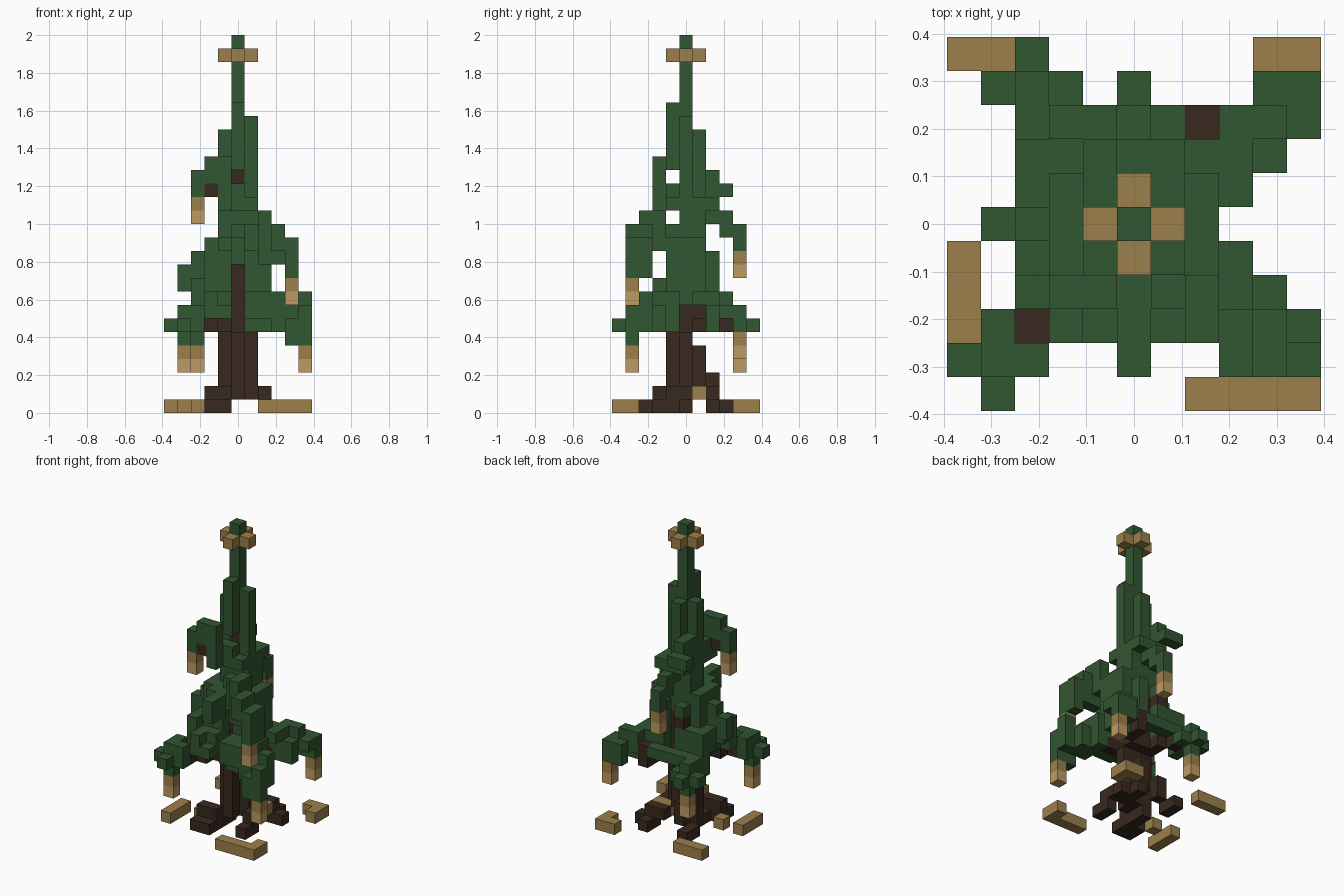
import bpy
import bmesh
from mathutils import Vector

default = bpy.data.objects.get("Cube")
if default:
    bpy.data.objects.remove(default, do_unlink=True)

UNIT = 2 / 28


def make_material(name, colour):
    mat = bpy.data.materials.new(name)
    mat.use_nodes = True
    mat.diffuse_color = (*colour, 1)
    mat.node_tree.nodes["Principled BSDF"].inputs["Base Color"].default_value = (*colour, 1)
    return mat


green = make_material("needle green", (0.031, 0.093, 0.031))
brown = make_material("bark brown", (0.04, 0.022, 0.014))
tan = make_material("dark tan", (0.335, 0.215, 0.07))
pale = make_material("light tan", (0.52, 0.33, 0.12))

# Every block is stored by grid cell, so parts never overlap
cells = {}


def box(part, mat, xs, ys, zs):
    """Fill a range of cells; each range is one number or a (first, last) pair."""
    spans = [(s, s) if isinstance(s, int) else s for s in (xs, ys, zs)]
    rx, ry, rz = [range(a, b + 1) for a, b in spans]
    for x in rx:
        for y in ry:
            for z in rz:
                cells.setdefault((x, y, z), (part, mat))


def leaf(xs, ys, zs):
    box("needles", green, xs, ys, zs)


def log(xs, ys, zs):
    box("branch_logs", brown, xs, ys, zs)


def cross(x, y, z):
    leaf((x - 1, x + 1), y, z)
    leaf(x, (y - 1, y + 1), z)


def lantern(x, y, z):
    box("lanterns", pale, x, y, z)
    box("lanterns", tan, x, y, z + 1)


# Trunk
box("trunk", brown, 0, 0, (1, 12))
box("trunk", brown, 0, 0, 17)
box("trunk", brown, -1, 0, (1, 7))
box("trunk", brown, 1, 0, (1, 5))
box("trunk", brown, 0, -1, (1, 5))
box("trunk", brown, 0, 1, (2, 4))
box("trunk", brown, 0, 1, (6, 10))

# Roots
box("roots", brown, (-2, -1), -2, (0, 1))
box("roots", brown, (-2, -1), -3, 0)
box("roots", brown, -1, (-1, 0), 0)
box("roots", brown, -2, (2, 3), 0)
box("roots", brown, -1, 2, (1, 2))
box("roots", brown, 2, (-2, -1), 0)
box("roots", brown, 2, (-1, 0), 1)
box("roots", brown, (2, 3), 2, 0)
box("roots", brown, 2, 3, 0)
box("roots", brown, (1, 2), 2, 1)

# Blocks scattered on the ground
box("ground_blocks", tan, (2, 5), -5, 0)
box("ground_blocks", tan, 5, -4, 0)
box("ground_blocks", tan, -5, (-3, -1), 0)
box("ground_blocks", tan, -3, -1, 0)
box("ground_blocks", tan, (-5, -3), 5, 0)
box("ground_blocks", tan, (4, 5), 5, 0)
box("ground_blocks", tan, 5, 4, 0)
box("ground_blocks", tan, (1, 2), 1, 1)

# Spire and the ring around its top
leaf(0, 0, (13, 27))
for x, y in ((1, 0), (-1, 0), (0, 1), (0, -1)):
    box("top_ring", tan, x, y, 26)
leaf(1, 0, (12, 21))
leaf(-1, 0, (12, 20))
leaf(0, -1, (18, 22))
leaf(0, -1, (15, 16))
leaf(0, 1, (12, 20))
leaf((-1, 1), 1, (13, 15))
leaf((-1, 1), -1, 15)
leaf((-1, 1), 2, 15)
leaf(-1, -1, 16)
leaf((0, 1), -1, (12, 13))

# High branch at the back right
leaf(-1, 1, (16, 17))
leaf(-1, 2, (16, 17))
leaf((-2, -1), 3, 16)

# Crown body
leaf((-2, 2), (-1, 1), (11, 12))
leaf((-2, -1), (0, 1), (8, 10))
leaf((1, 2), (0, 1), (8, 10))
log(-1, 2, 10)
leaf(-1, 2, (8, 11))
leaf(1, 2, (8, 11))
leaf((1, 2), -1, (7, 10))
leaf((-2, -1), -1, (8, 10))
leaf((-3, -2), (1, 2), (8, 9))
leaf(-3, (-2, -1), (8, 9))
leaf(-3, 0, (9, 11))
leaf(-4, 0, (9, 10))

# High branch at the front right, with its lantern
log(-2, -2, 16)
leaf(-1, -2, (15, 18))
leaf(-2, -2, (17, 18))
leaf(-3, -2, (16, 17))
lantern(-3, -2, 14)

# Middle branch at the front left
leaf(1, -2, (12, 13))
leaf(2, -2, (12, 14))
leaf((2, 3), -3, (11, 13))
leaf(2, -3, 14)
leaf(3, -4, (12, 13))
leaf(4, -3, (10, 12))
leaf(4, -4, (10, 12))
lantern(4, -4, 8)

# Middle branches at the front and back
leaf((-1, 0), -2, 12)
leaf(0, (-4, -3), (11, 12))
leaf(0, 2, (14, 15))
leaf(0, 3, (13, 14))
leaf(0, 4, (12, 13))
lantern(0, 4, 10)

# Low branch at the front right
log(-1, -1, 6)
log(-2, -2, 6)
log(-3, -3, 6)
leaf((-2, -1), -2, (7, 8))
leaf(-2, -1, 7)
leaf((-2, -1), -3, 7)
leaf(-2, -3, 8)
leaf(-3, -2, (7, 8))
cross(-4, -4, 6)
leaf(-4, -4, (5, 7))
leaf(-3, -4, 7)
leaf(-4, -3, 7)
lantern(-4, -4, 3)

# Low branch at the back right
log(-1, (1, 2), 6)
log(-2, 3, 6)
leaf((-2, -1), 2, (7, 8))
leaf((-3, -1), 3, 7)
leaf(-3, 2, (6, 7))
cross(-3, 4, 6)
leaf(-3, 4, (5, 7))
lantern(-3, 4, 3)

# Low branch at the front left
log((1, 2), -1, 6)
leaf((1, 2), -2, 6)
leaf(3, (-2, -1), (6, 8))
leaf((1, 2), (-3, -2), (7, 8))
leaf(3, -3, (6, 8))
leaf(4, (-3, -2), (6, 7))
leaf(4, -4, (5, 6))
leaf(5, -3, (6, 8))
leaf(5, -4, (5, 7))
lantern(5, -4, 3)

# Low branch at the back left
log(1, 1, 6)
log(2, 2, 6)
log(2, 3, (6, 7))
leaf((3, 4), 2, 6)
leaf((1, 3), 2, (7, 8))
leaf(3, 1, 8)
leaf((0, 1), 3, 7)
leaf((3, 4), 3, (7, 8))
leaf(4, 2, 7)
leaf(5, 3, 7)
leaf(4, 4, (6, 7))
leaf(5, 4, (6, 7))
lantern(5, 4, 4)

# Build one mesh per part, keeping only the outer block faces
AXES = [Vector(v) for v in ((1, 0, 0), (0, 1, 0), (0, 0, 1))]
for part in sorted({p for p, m in cells.values()}):
    own = {c: m for c, (p, m) in cells.items() if p == part}
    mats = list(dict.fromkeys(own.values()))
    bm = bmesh.new()
    for cell, mat in own.items():
        centre = Vector(cell) + AXES[2] / 2
        for i in range(3):
            u, v = AXES[(i + 1) % 3] / 2, AXES[(i + 2) % 3] / 2
            for side in (1, -1):
                normal = AXES[i] * side
                if tuple(int(n) for n in Vector(cell) + normal) in cells:
                    continue
                mid = centre + normal / 2
                corners = [mid - u - v, mid + u - v, mid + u + v, mid - u + v][::side]
                face = bm.faces.new([bm.verts.new(c * UNIT) for c in corners])
                face.material_index = mats.index(mat)
    mesh = bpy.data.meshes.new(part)
    bm.to_mesh(mesh)
    bm.free()
    for mat in mats:
        mesh.materials.append(mat)
    bpy.context.collection.objects.link(bpy.data.objects.new(part, mesh))
